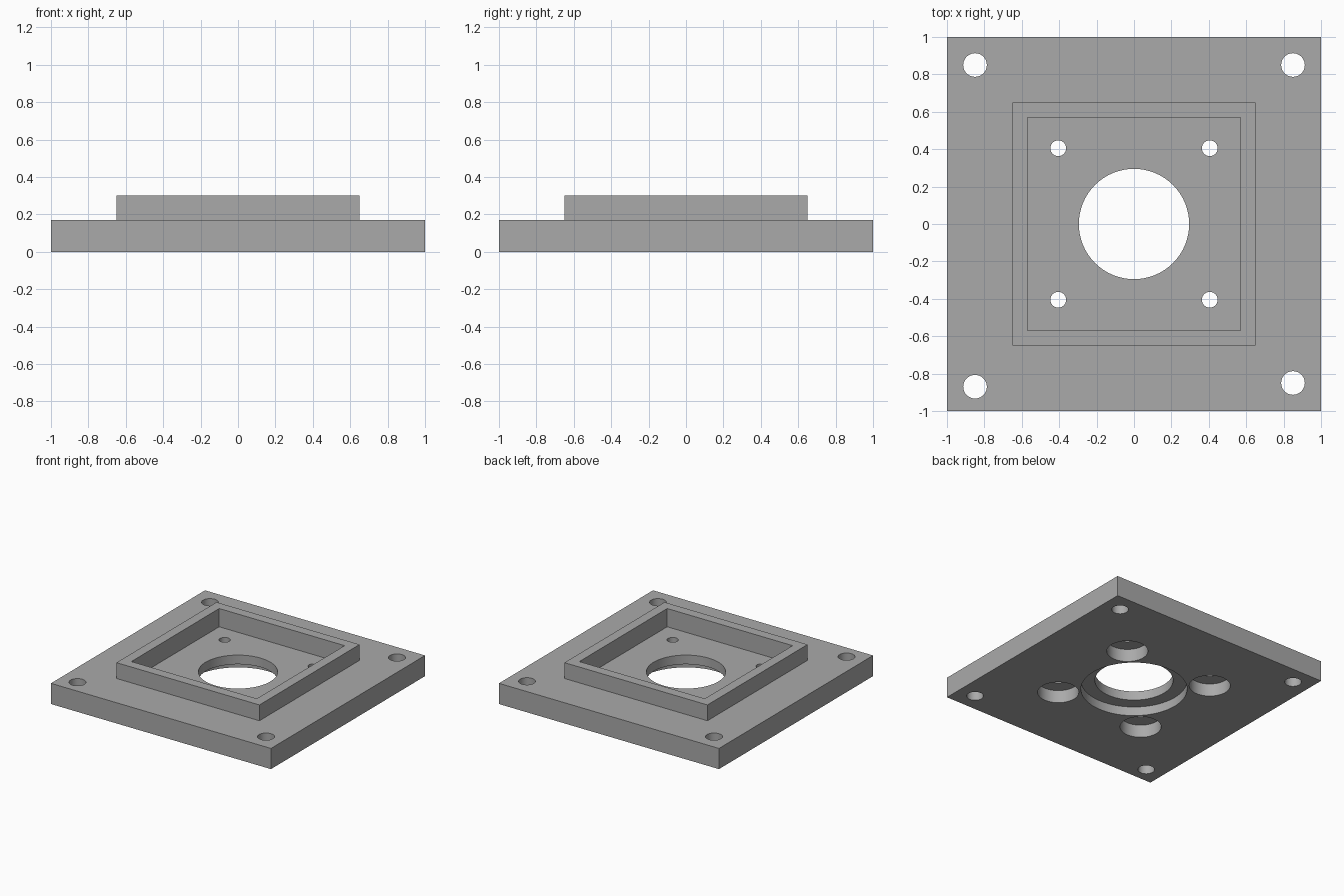
import bpy
import bmesh
from mathutils import Matrix, Vector

cube = bpy.data.objects.get("Cube")
if cube:
    bpy.data.objects.remove(cube, do_unlink=True)

grey = bpy.data.materials.new("plain grey")
grey.use_nodes = True
colour = (0.4, 0.4, 0.4, 1)
grey.diffuse_color = colour
grey.node_tree.nodes["Principled BSDF"].inputs["Base Color"].default_value = colour


def add_object(name, bm):
    mesh = bpy.data.meshes.new(name)
    bm.to_mesh(mesh)
    bm.free()
    mesh.materials.append(grey)
    obj = bpy.data.objects.new(name, mesh)
    bpy.context.scene.collection.objects.link(obj)
    return obj


def block(name, half, bottom, top):
    bm = bmesh.new()
    size = Vector((2 * half, 2 * half, top - bottom))
    place = Matrix.Translation((0, 0, (top + bottom) / 2)) @ Matrix.Diagonal(size).to_4x4()
    bmesh.ops.create_cube(bm, size=1, matrix=place)
    return add_object(name, bm)


def drill(name, centre, radius, bottom, top):
    bm = bmesh.new()
    place = Matrix.Translation((*centre, (top + bottom) / 2))
    bmesh.ops.create_cone(bm, cap_ends=True, segments=64, radius1=radius,
                          radius2=radius, depth=top - bottom, matrix=place)
    return add_object(name, bm)


def apply_boolean(target, tool, operation):
    mod = target.modifiers.new(tool.name, 'BOOLEAN')
    mod.operation = operation
    mod.solver = 'EXACT'
    mod.object = tool
    bpy.context.view_layer.objects.active = target
    bpy.ops.object.modifier_apply(modifier=mod.name)
    bpy.data.objects.remove(tool, do_unlink=True)


# Square base with a raised frame around a shallow pocket
plate = block("mounting_plate", 1, 0, 0.17)
apply_boolean(plate, block("raised_frame", 0.65, 0.1, 0.3), 'UNION')
apply_boolean(plate, block("pocket", 0.57, 0.15, 0.5), 'DIFFERENCE')

# Central bore and its wider recess underneath
cutters = [drill("bore", (0, 0), 0.295, -0.2, 0.5),
           drill("bore_recess", (0, 0), 0.4, -0.2, 0.075)]

# Four screw holes, each with a deep recess underneath
for sx in (-1, 1):
    for sy in (-1, 1):
        spot = (0.405 * sx, 0.405 * sy)
        cutters.append(drill("screw_hole", spot, 0.042, -0.2, 0.5))
        cutters.append(drill("screw_recess", spot, 0.155, -0.2, 0.105))

# Corner holes, the front right one slightly off square
for spot in ((-0.85, 0.85), (0.85, 0.85), (0.85, -0.85), (-0.85, -0.87)):
    cutters.append(drill("corner_hole", spot, 0.063, -0.2, 0.5))

for cutter in cutters:
    apply_boolean(plate, cutter, 'DIFFERENCE')

# Smooth bores with crisp rims
bpy.ops.object.select_all(action='DESELECT')
plate.select_set(True)
bpy.context.view_layer.objects.active = plate
bpy.ops.object.shade_smooth_by_angle(angle=0.5)
